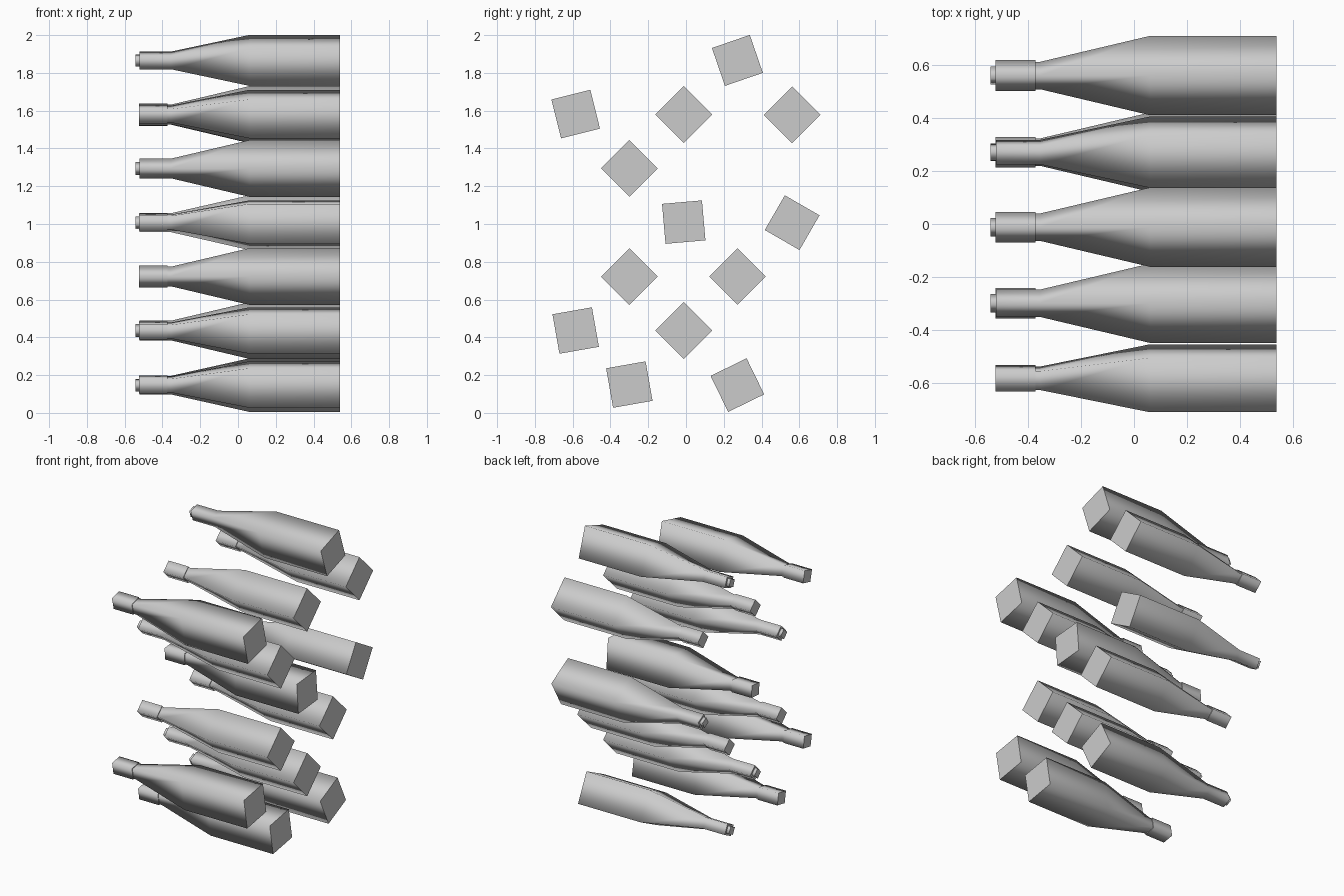
import bpy, bmesh
from math import radians, sin, cos, tau

cube = bpy.data.objects.get("Cube")
if cube:
    bpy.data.objects.remove(cube, do_unlink=True)

grey = bpy.data.materials.new("plain grey")
grey.use_nodes = True
grey.diffuse_color = (0.6, 0.6, 0.6, 1)
grey.node_tree.nodes["Principled BSDF"].inputs["Base Color"].default_value = (0.6, 0.6, 0.6, 1)

SIDES = 4


def lathe(name, profile, turn, y, z):
    """Closed square tube along x from (x, radius) points, smooth around, sharp at the ends."""
    bm = bmesh.new()
    rings = []
    for x, r in profile:
        angles = [radians(turn) + tau * (k + 0.5) / SIDES for k in range(SIDES)]
        rings.append([bm.verts.new((x, r * cos(a), r * sin(a))) for a in angles])
    for a, b in zip(rings, rings[1:]):
        for k in range(SIDES):
            n = (k + 1) % SIDES
            bm.faces.new((a[k], a[n], b[n], b[k])).smooth = True
    for ring in (rings[0], rings[-1]):
        cap = bm.faces.new(ring)
        for edge in cap.edges:
            edge.smooth = False
    bmesh.ops.recalc_face_normals(bm, faces=bm.faces)
    mesh = bpy.data.meshes.new(name)
    bm.to_mesh(mesh)
    bm.free()
    mesh.materials.append(grey)
    obj = bpy.data.objects.new(name, mesh)
    obj.location = (0, y, z)
    bpy.context.collection.objects.link(obj)
    return obj


GLASS = [(0.54, 0.15), (0.06, 0.15), (-0.355, 0.052), (-0.522, 0.052)]
CORK = [(-0.50, 0.035), (-0.543, 0.035)]
FOIL = [(-0.373, 0.058), (-0.525, 0.058)]

# Each bottle: column y, row z, turn about its long axis, corked or foil-capped
BOTTLES = [
    (0.272, 1.866, 19, True),
    (-0.584, 1.582, 14, False),
    (-0.012, 1.58, 45, False),
    (0.562, 1.578, 45, False),
    (-0.30, 1.294, 45, True),
    (-0.012, 1.01, 5, False),
    (0.562, 1.007, -30, True),
    (-0.30, 0.722, 45, False),
    (0.272, 0.722, 45, False),
    (-0.584, 0.436, 10, False),
    (-0.012, 0.436, 45, True),
    (-0.30, 0.15, 10, False),
    (0.272, 0.147, 26, True),
]

for i, (y, z, turn, corked) in enumerate(BOTTLES, 1):
    lathe(f"bottle_{i}", GLASS, turn, y, z)
    if corked:
        lathe(f"cork_{i}", CORK, turn, y, z)
    else:
        lathe(f"foil_cap_{i}", FOIL, turn, y, z)
